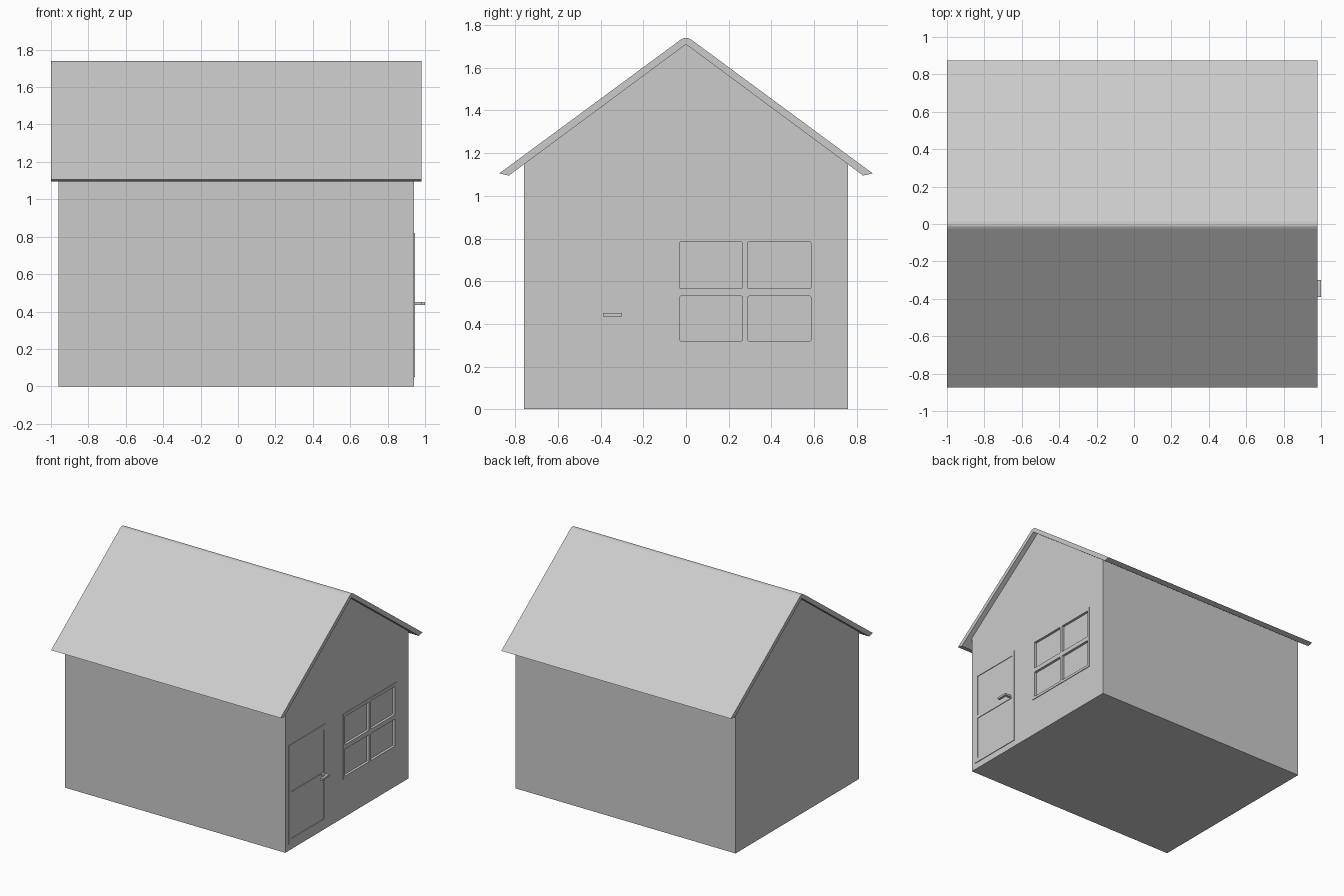
import bpy, bmesh

if "Cube" in bpy.data.objects:
    bpy.data.objects.remove(bpy.data.objects["Cube"])


def finish(bm, name):
    bmesh.ops.recalc_face_normals(bm, faces=bm.faces[:])
    me = bpy.data.meshes.new(name)
    bm.to_mesh(me)
    bm.free()
    ob = bpy.data.objects.new(name, me)
    bpy.context.collection.objects.link(ob)
    return ob


def prism(name, profile, x0, x1):
    """Extrude a (y, z) profile along x."""
    bm = bmesh.new()
    face = bm.faces.new([bm.verts.new((x0, y, z)) for y, z in profile])
    ext = bmesh.ops.extrude_face_region(bm, geom=[face])["geom"]
    verts = [v for v in ext if isinstance(v, bmesh.types.BMVert)]
    bmesh.ops.translate(bm, vec=(x1 - x0, 0, 0), verts=verts)
    return finish(bm, name)


def boxes(name, items, round_corners=0):
    """One object from boxes given as (x0, x1, y0, y1, z0, z1)."""
    bm = bmesh.new()
    for x0, x1, y0, y1, z0, z1 in items:
        verts = bmesh.ops.create_cube(bm, size=1)["verts"]
        bmesh.ops.scale(bm, vec=(x1 - x0, y1 - y0, z1 - z0), verts=verts)
        bmesh.ops.translate(bm, vec=((x0 + x1) / 2, (y0 + y1) / 2, (z0 + z1) / 2), verts=verts)
    if round_corners:
        edges = [e for e in bm.edges
                 if abs(e.verts[0].co.y - e.verts[1].co.y) < 1e-5
                 and abs(e.verts[0].co.z - e.verts[1].co.z) < 1e-5]
        bmesh.ops.bevel(bm, geom=edges, offset=round_corners, segments=2,
                        profile=0.5, affect='EDGES')
    return finish(bm, name)


def mirrored(half):
    """Complete a right-hand half profile whose first point may lie on y = 0."""
    return half + [(-y, z) for y, z in reversed(half) if y > 0]


WALL = 0.94      # x of the wall with door and window
FACE = 0.945     # x of the raised trim

# walls with gables
walls = prism("walls", mirrored([(0, 1.71), (0.76, 1.147), (0.76, 0)]), -0.96, WALL)

# folded roof slab with softly rounded ridge
outer = [(0, 1.74), (0.014, 1.738), (0.026, 1.731), (0.875, 1.105), (0.83, 1.095)]
roof = prism("roof", outer + [(0, 1.71)] + [(-y, z) for y, z in reversed(outer[1:])], -0.99, 0.98)
for v in roof.data.vertices:
    if v.co.x < 0:
        v.co.x = -1.0

# four recessed window panes
pane_y = [(-0.03, 0.265), (0.29, 0.585)]
pane_z = [(0.32, 0.53), (0.565, 0.785)]
cutter = boxes("pane_cutter", [(WALL - 0.015, WALL + 0.02, *y, *z)
                               for y in pane_y for z in pane_z], 0.006)
cutter.hide_render = True
cut = walls.modifiers.new("panes", 'BOOLEAN')
cut.operation = 'DIFFERENCE'
cut.solver = 'EXACT'
cut.object = cutter
bpy.context.view_layer.objects.active = walls
walls.select_set(True)
bpy.ops.object.modifier_apply(modifier=cut.name)
bpy.data.objects.remove(cutter)


def trim(name, ys, zs, y_out, z_out):
    """Raised frame: full-height stiles and rails between them around openings."""
    y_edges = [y_out[0]] + [v for p in ys for v in p] + [y_out[1]]
    z_edges = [z_out[0]] + [v for p in zs for v in p] + [z_out[1]]
    stiles = [(WALL - 0.001, FACE, y_edges[i], y_edges[i + 1], *z_out)
              for i in range(0, len(y_edges), 2)]
    rails = [(WALL - 0.001, FACE, *y, z_edges[i], z_edges[i + 1])
             for y in ys for i in range(0, len(z_edges), 2)]
    return boxes(name, stiles + rails)


# window and door frames
trim("window_frame", pane_y, pane_z, (-0.05, 0.605), (0.30, 0.81))
trim("door_frame", [(-0.69, -0.29)], [(0.085, 0.425), (0.45, 0.785)],
     (-0.72, -0.265), (0.05, 0.82))

# door handle: stem and lever
boxes("door_handle", [(WALL - 0.001, 0.98, -0.32, -0.30, 0.435, 0.45),
                      (0.98, 1.0, -0.39, -0.30, 0.435, 0.45)])
